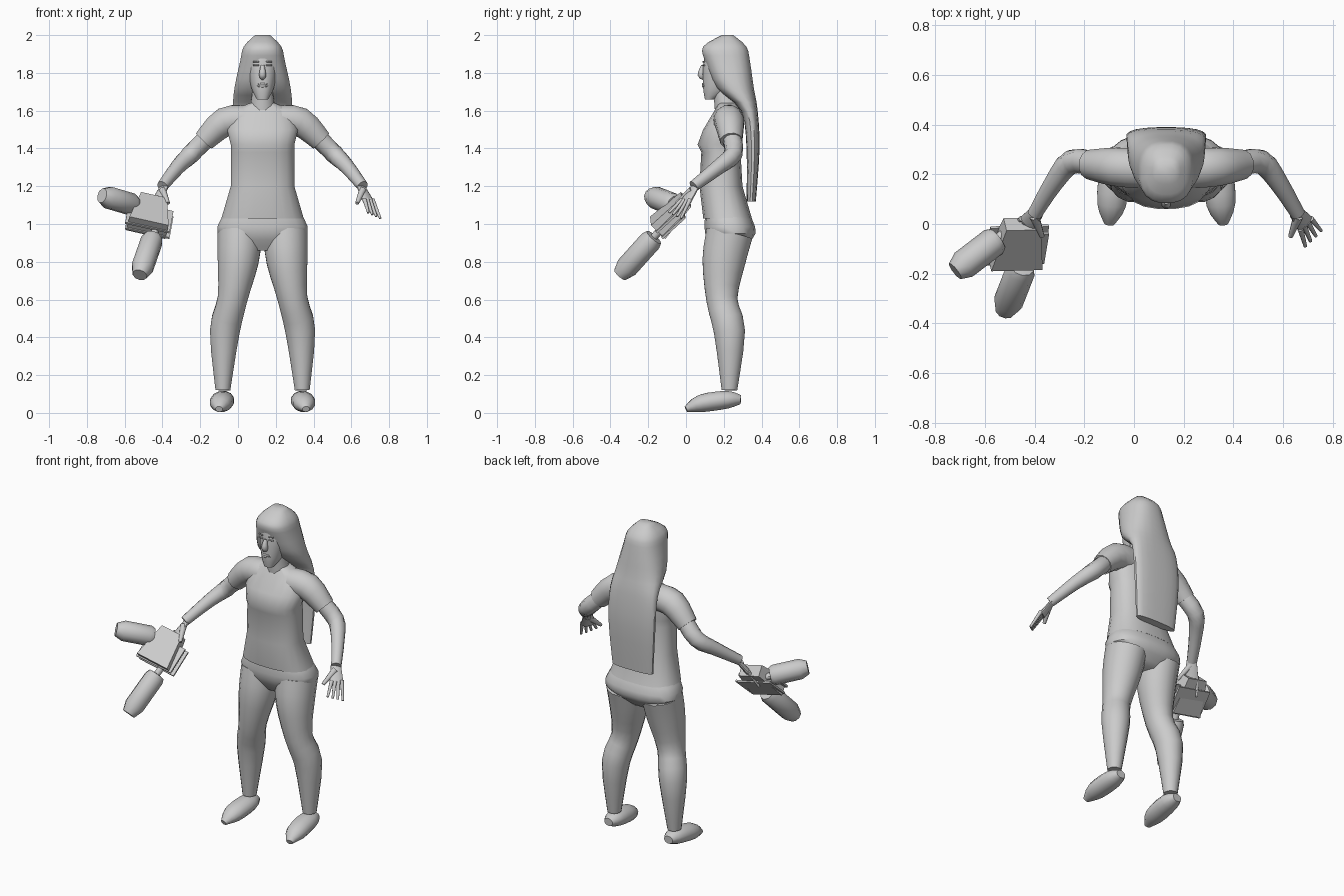
import bpy, bmesh, math
from mathutils import Vector

cube = bpy.data.objects.get("Cube")
if cube:
    bpy.data.objects.remove(cube, do_unlink=True)

grey = bpy.data.materials.new("light grey")
grey.use_nodes = True
grey.diffuse_color = (.6, .6, .6, 1)
grey.node_tree.nodes["Principled BSDF"].inputs["Base Color"].default_value = grey.diffuse_color

BODY_X = .13  # the figure stands beside the origin


def smooth(keys, steps):
    """Pass a smooth curve through key vectors of any size."""
    keys = [Vector(key) for key in keys]
    padded = [keys[0], *keys, keys[-1]]
    curve = []
    for before, start, end, after in zip(padded, padded[1:], padded[2:], padded[3:]):
        for step in range(steps):
            t = step / steps
            ease = t * t * (3 - t - t)
            leave = (end - before) / 2 * t * (1 - t) ** 2
            arrive = (after - start) / 2 * t * t * (1 - t)
            curve.append(start.lerp(end, ease) + leave - arrive)
    return curve + [keys[-1]]


def unit_ring(sides, power):
    """Rounded outline; a higher power is squarer."""
    for index in range(sides):
        angle = math.tau * (index + .5) / sides
        c, s = math.cos(angle), math.sin(angle)
        yield (math.copysign(abs(c) ** (2 / power), c),
               math.copysign(abs(s) ** (2 / power), s))


def loft(name, rings, mirror=False, origin=BODY_X):
    """Skin a list of equal rings of points, with closed ends."""
    bm = bmesh.new()
    loops = [[bm.verts.new(point) for point in ring] for ring in rings]
    for low, high in zip(loops, loops[1:]):
        for index in range(len(low)):
            bm.faces.new((low[index - 1], low[index], high[index], high[index - 1]))
    bm.faces.new(loops[0])
    bm.faces.new(loops[-1])
    bmesh.ops.recalc_face_normals(bm, faces=bm.faces)
    mesh = bpy.data.meshes.new(name)
    bm.to_mesh(mesh)
    bm.free()
    mesh.materials.append(grey)
    obj = bpy.data.objects.new(name, mesh)
    obj.location.x = origin
    bpy.context.collection.objects.link(obj)
    if mirror:
        obj.modifiers.new("Mirror", "MIRROR")
    bpy.ops.object.select_all(action="DESELECT")
    obj.select_set(True)
    bpy.context.view_layer.objects.active = obj
    bpy.ops.object.shade_smooth_by_angle(angle=math.radians(45))


def stack(name, sections, power=2.5, steps=3):
    """Level sections: height, half width, front y, back y."""
    rings = []
    for height, half, front, back in smooth(sections, steps):
        middle, depth = (front + back) / 2, (back - front) / 2
        rings.append([(half * u, middle + depth * v, height)
                      for u, v in unit_ring(20, power)])
    loft(name, rings)


def limb(name, path, hint=(1, 0, 0), flat=1, sides=12, steps=3, **options):
    """Sections square to a path: x, y, z, radius; flat thins them across the hint."""
    path = smooth(path, steps)
    points = [key.to_3d() for key in path]
    rings = []
    for index, key in enumerate(path):
        ahead = points[min(index + 1, len(points) - 1)]
        along = (ahead - points[max(index - 1, 0)]).normalized()
        wide = Vector(hint)
        wide = (wide - along * wide.dot(along)).normalized()
        thin = along.cross(wide) * flat
        rings.append([points[index] + (wide * u + thin * v) * key.w
                      for u, v in unit_ring(sides, 2)])
    loft(name, rings, **options)


UP = (0, 0, 1)
DEEP = (0, 1, 0)

# Shirt with a crease under the chest
stack("shirt", [
    (1.03, .22, .09, .35), (1.2, .17, .07, .3), (1.38, .17, .08, .29),
    (1.42, .17, .06, .29), (1.5, .19, .09, .3), (1.6, .16, .15, .29),
    (1.64, .07, .17, .27),
], steps=1)
limb("sleeve", [(.08, .22, 1.55, .08), (.2, .23, 1.54, .08), (.31, .24, 1.44, .06)],
     hint=DEEP, mirror=True)

# Trousers
stack("trouser_hips", [(1.05, .21, .1, .34), (.95, .24, .1, .37), (.86, .1, .15, .29)])
limb("trouser_leg", [
    (.12, .23, .95, .12), (.13, .2, .8, .11), (.16, .19, .6, .08),
    (.2, .23, .43, .08), (.21, .23, .12, .04),
], flat=1.05, sides=16, mirror=True)

# Shoes
limb("shoe", [(.21, .29, .07, .03), (.21, .22, .07, .06),
              (.22, .08, .05, .06), (.23, 0, .02, .02)], flat=.8, mirror=True)

# Arms and hands
limb("arm", [(.28, .24, 1.47, .05), (.38, .25, 1.37, .05),
             (.45, .17, 1.3, .04), (.53, .04, 1.2, .03)], hint=UP, mirror=True)
SPREAD = Vector((.7, .7, 0))
limb("palm", [(.52, .05, 1.2, .03), (.56, 0, 1.12, .04)],
     hint=SPREAD, flat=.4, mirror=True)
for finger in range(4):
    base = Vector((.54, -.02, 1.13)) + SPREAD * finger * .02
    tip = Vector((.56, -.09, 1.06)) + SPREAD * finger * .03 - Vector(UP) * finger * .01
    limb("finger", [(*base, .012), (*tip, .007)],
         hint=SPREAD, sides=8, mirror=True)
limb("thumb", [(.53, .03, 1.18, .02), (.5, -.05, 1.11, .01)], sides=8, mirror=True)

# Head and neck
limb("neck", [(0, .22, 1.6, .07), (0, .19, 1.74, .05)])
stack("head", [(1.66, .03, .1, .15), (1.72, .06, .09, .24),
               (1.83, .08, .09, .28), (1.92, .07, .1, .28)], power=2.2)

# Face
limb("nose", [(0, .09, 1.84, .01), (0, .08, 1.79, .02), (0, .1, 1.77, .01)], sides=8)
for name, height in (("eye", 1.84), ("brow", 1.86)):
    limb(name, [(.02, .09, height, .004), (.05, .097, height, .004)],
         hint=UP, sides=8, mirror=True)
for height in (1.73, 1.74):
    limb("lip", [(-.03, .1, height, .003), (0, .09, height, .007),
                 (.03, .1, height, .003)], hint=UP, sides=8)

# Long hair
stack("hair", [
    (2, .04, .19, .25), (1.94, .1, .09, .32), (1.86, .12, .1, .34),
    (1.72, .15, .16, .36), (1.6, .16, .29, .38), (1.4, .16, .32, .39),
    (1.12, .14, .32, .37),
])

# Held device: slanted case with two fins
TILT = (1, 0, -.25)
limb("device_case", [(-.45, 0, 1.13, .1), (-.48, -.15, .98, .15)],
     hint=TILT, flat=.5, sides=4, steps=1, origin=0)
for shift in (-.01, .02):
    limb("device_fin", [(-.46, shift - .03, 1.08 - shift, .17),
                        (-.48, shift - .15, .97 - shift, .17)],
         hint=TILT, flat=.05, sides=4, steps=1, origin=0)

# Canisters: stem, barrel and tapered nose
for name, start, end in (
    ("side_canister", (-.55, -.06, 1.1), (-.72, -.19, 1.15)),
    ("lower_canister", (-.45, -.17, .93), (-.52, -.35, .73)),
):
    start, end = Vector(start), Vector(end)
    stations = ((-.3, .02), (-.01, .02), (0, .05), (.1, .06), (.8, .06), (1, .04))
    limb(name, [(*start.lerp(end, part), radius) for part, radius in stations],
         hint=UP, sides=10, steps=1, origin=0)
